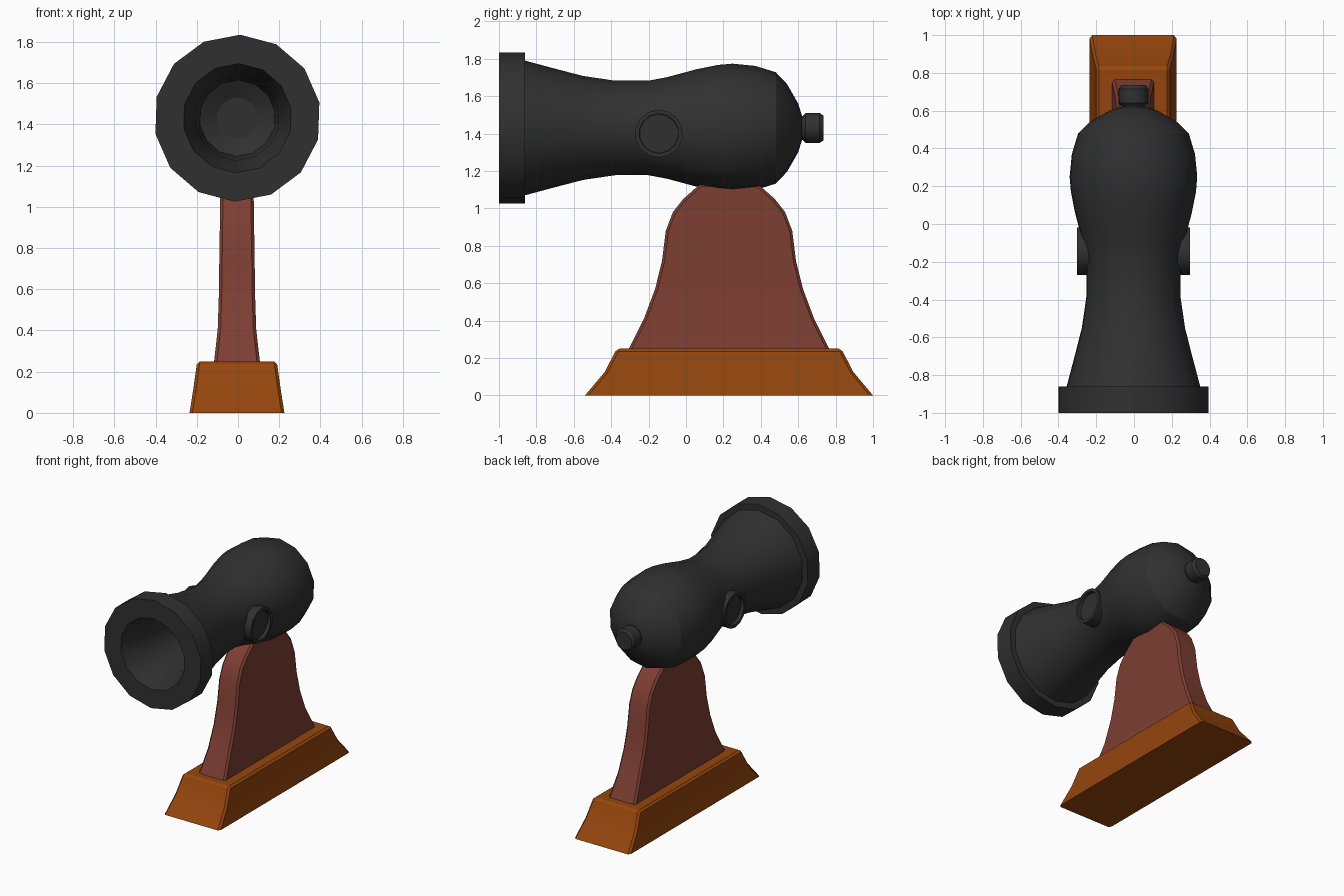
import bpy, bmesh, math
from mathutils import Matrix

cube = bpy.data.objects.get("Cube")
if cube:
    bpy.data.objects.remove(cube, do_unlink=True)


def material(name, rgb):
    mat = bpy.data.materials.new(name)
    mat.use_nodes = True
    mat.diffuse_color = (*rgb, 1)
    mat.node_tree.nodes["Principled BSDF"].inputs["Base Color"].default_value = (*rgb, 1)
    return mat


iron = material("black iron", (0.03, 0.03, 0.03))
red_wood = material("red wood", (0.205, 0.048, 0.032))
orange_wood = material("orange wood", (0.3, 0.06, 0.004))


def finish(bm, name, mat, angle):
    bmesh.ops.recalc_face_normals(bm, faces=bm.faces)
    mesh = bpy.data.meshes.new(name)
    bm.to_mesh(mesh)
    bm.free()
    mesh.materials.append(mat)
    obj = bpy.data.objects.new(name, mesh)
    bpy.context.collection.objects.link(obj)
    bpy.ops.object.select_all(action="DESELECT")
    obj.select_set(True)
    bpy.context.view_layer.objects.active = obj
    bpy.ops.object.shade_smooth_by_angle(angle=math.radians(angle))
    return obj


def skin(bm, rings):
    """Join successive rings of vertices and close both ends."""
    n = len(rings[0])
    for a, b in zip(rings, rings[1:]):
        for i in range(n):
            j = (i + 1) % n
            bm.faces.new((a[i], a[j], b[j], b[i]))
    bm.faces.new(rings[0])
    bm.faces.new(rings[-1])


def lathe(name, profile, mat, matrix, sides=14):
    """Turn (distance along y, radius) points around the y axis."""
    bm = bmesh.new()
    angles = [math.radians(2) + math.tau * i / sides for i in range(sides)]
    skin(bm, [[bm.verts.new((r * math.sin(a), y, r * math.cos(a))) for a in angles]
              for y, r in profile])
    bm.transform(matrix)
    return finish(bm, name, mat, 26.5)


def tapered_block(name, sections, mat, bevel):
    """Stack rectangles given as (height, half width, half length)."""
    bm = bmesh.new()
    corners = ((-1, -1), (1, -1), (1, 1), (-1, 1))
    skin(bm, [[bm.verts.new((sx * hx, sy * hy, z)) for sx, sy in corners]
              for z, hx, hy in sections])
    bmesh.ops.recalc_face_normals(bm, faces=bm.faces)
    low = sections[0][0]
    edges = [e for e in bm.edges if e.calc_face_angle(0) > math.radians(40)
             and any(v.co.z > low + 0.001 for v in e.verts)]
    bmesh.ops.bevel(bm, geom=edges, offset=bevel, segments=1, affect="EDGES")
    bm.transform(Matrix.Translation((-0.005, 0.23, 0)))
    return finish(bm, name, mat, 25)


# Barrel: bore, muzzle ring, waisted tube, rounded breech
barrel = [(-0.45, 0.1), (-0.5, 0.185), (-0.8, 0.205), (-1, 0.265),
          (-1, 0.405), (-0.86, 0.405), (-0.86, 0.36), (-0.7, 0.317),
          (-0.55, 0.278), (-0.38, 0.253), (-0.2, 0.253), (-0.1, 0.272),
          (0.06, 0.315), (0.17, 0.337), (0.25, 0.344), (0.37, 0.332),
          (0.48, 0.298), (0.54, 0.235), (0.6, 0.13), (0.62, 0.065)]
axis = Matrix.Translation((-0.003, 0, 1.43))
lathe("barrel", barrel, iron, axis)

# Breech knob
knob = [(0.6, 0.06), (0.625, 0.065), (0.64, 0.08), (0.715, 0.08), (0.735, 0.066)]
lathe("breech_knob", knob, iron, axis)

# Side pivots with shallow recessed ends
pivot = [(0.15, 0.128), (0.3, 0.128), (0.3, 0.106), (0.275, 0.104)]
for side, turn in (("left", -90), ("right", 90)):
    place = Matrix.Translation((-0.003, -0.145, 1.4)) @ Matrix.Rotation(math.radians(turn), 4, "Z")
    lathe(side + "_pivot", pivot, iron, place)

# Upright stand
tapered_block("stand", [(0.24, 0.112, 0.54), (0.41, 0.093, 0.455), (0.57, 0.088, 0.395),
                        (0.72, 0.086, 0.358), (0.88, 0.084, 0.338), (0.98, 0.082, 0.3),
                        (1.05, 0.081, 0.245), (1.13, 0.08, 0.155)], red_wood, 0.014)

# Flared foot
tapered_block("base", [(0, 0.23, 0.77), (0.125, 0.211, 0.665), (0.25, 0.193, 0.6)],
              orange_wood, 0.014)
